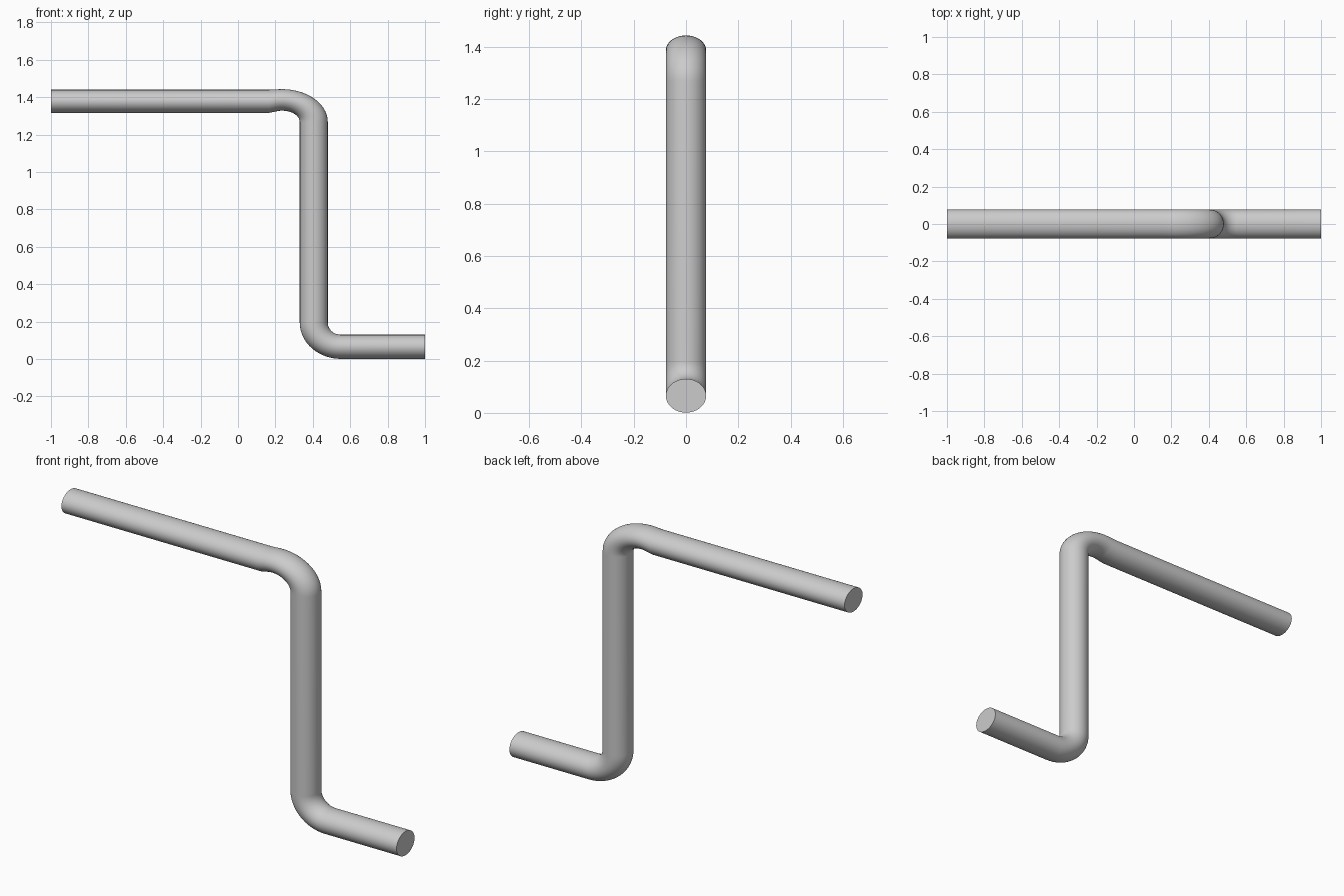
import bpy, bmesh, math
from mathutils import Vector

if "Cube" in bpy.data.objects:
    bpy.data.objects.remove(bpy.data.objects["Cube"])

SIDES = 48
HALF_Y = 0.077

# Each station is (outer point, inner point) of the pipe edges in the x-z plane
stations = [((-1.0, 1.44), (-1.0, 1.316)), ((0.165, 1.44), (0.165, 1.316))]

# Upper bend: an elliptical elbow that turns slightly past level
def upper(t):
    a = math.radians(100) * t
    s, c = math.sin(a), math.cos(a)
    return ((0.235 + 0.245 * c, 1.268 + 0.175 * s),
            (0.235 + 0.095 * c, 1.268 + 0.060 * s))

for i in range(16, -1, -1):
    stations.append(upper(i / 16))

# Lower bend: outer side is now on the left
for i in range(17):
    a = math.pi / 2 * i / 16
    s, c = math.sin(a), math.cos(a)
    stations.append(((0.55 - 0.07 * c, 0.195 - 0.065 * s),
                     (0.55 - 0.22 * c, 0.195 - 0.194 * s)))
stations.append(((1.0, 0.13), (1.0, 0.001)))

# Sweep an oval ring through the stations
bm = bmesh.new()
rings = []
for (px, pz), (qx, qz) in stations:
    p, q = Vector((px, 0, pz)), Vector((qx, 0, qz))
    mid, half = (p + q) / 2, (p - q) / 2
    ring = []
    for k in range(SIDES):
        a = 2 * math.pi * k / SIDES
        ring.append(bm.verts.new(mid + half * math.cos(a)
                                 + Vector((0, HALF_Y * math.sin(a), 0))))
    rings.append(ring)
for r0, r1 in zip(rings, rings[1:]):
    for k in range(SIDES):
        n = (k + 1) % SIDES
        bm.faces.new((r0[k], r0[n], r1[n], r1[k]))

# Flat end caps
bm.faces.new(rings[0])
bm.faces.new(rings[-1])
bmesh.ops.recalc_face_normals(bm, faces=bm.faces)

mesh = bpy.data.meshes.new("bent_pipe")
bm.to_mesh(mesh)
bm.free()
pipe = bpy.data.objects.new("bent_pipe", mesh)
bpy.context.collection.objects.link(pipe)
bpy.context.view_layer.objects.active = pipe
pipe.select_set(True)
bpy.ops.object.shade_smooth_by_angle(angle=math.radians(40))
